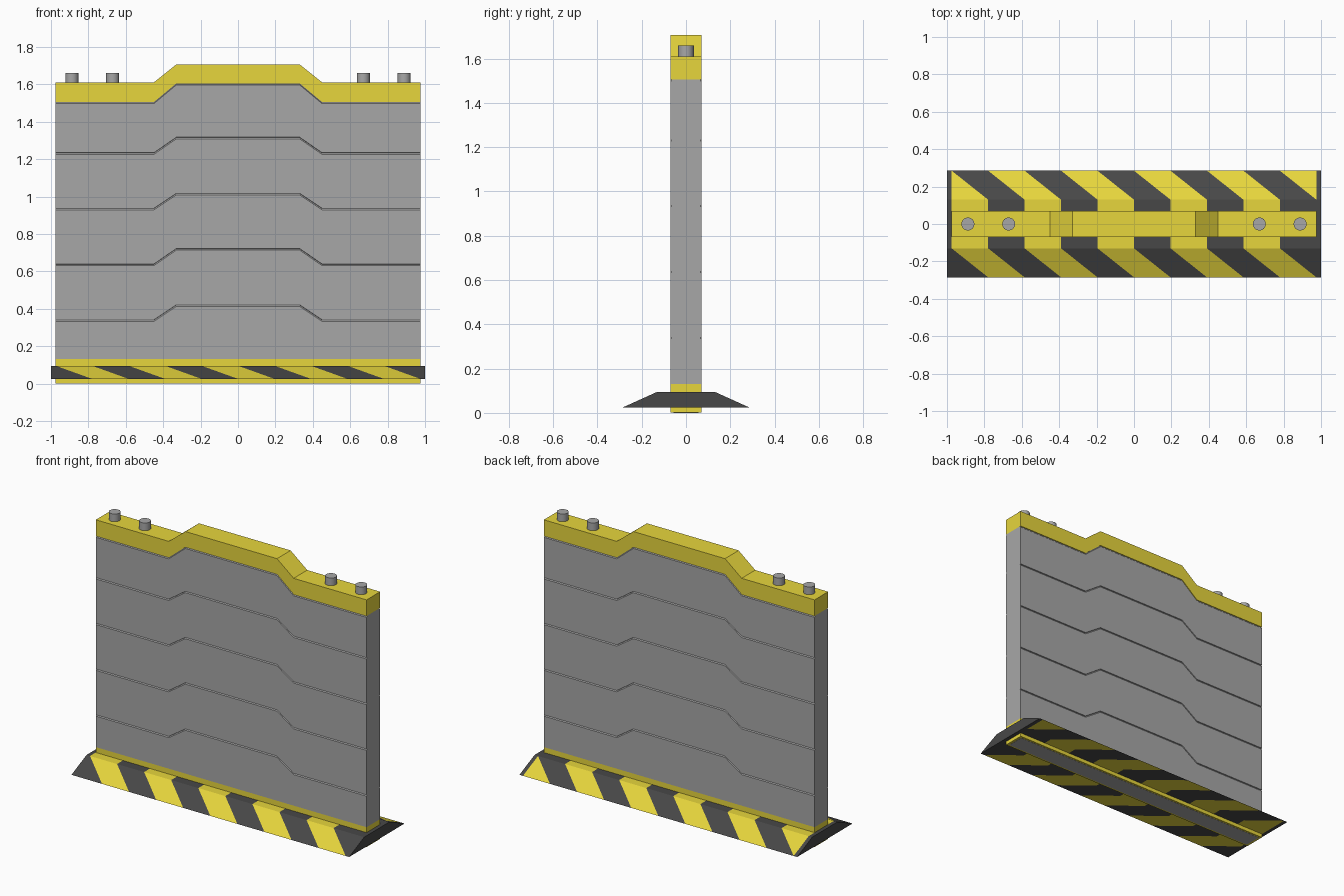
import bpy, bmesh

if "Cube" in bpy.data.objects:
    bpy.data.objects.remove(bpy.data.objects["Cube"])

W, T, STEP = 0.975, 0.07, 0.195   # wall half width, half thickness, stripe width


def material(name, col):
    m = bpy.data.materials.new(name)
    m.diffuse_color = (*col, 1)
    m.use_nodes = True
    m.node_tree.nodes["Principled BSDF"].inputs["Base Color"].default_value = m.diffuse_color
    return m


yellow = material("yellow", (0.80, 0.67, 0.046))
dark = material("dark_stripe", (0.064, 0.064, 0.064))
grey = material("mid_grey", (0.39, 0.39, 0.39))


def finish(name, bm, *mats):
    bmesh.ops.remove_doubles(bm, verts=bm.verts, dist=1e-5)
    bmesh.ops.recalc_face_normals(bm, faces=bm.faces)
    me = bpy.data.meshes.new(name)
    bm.to_mesh(me)
    bm.free()
    for m in mats:
        me.materials.append(m)
    ob = bpy.data.objects.new(name, me)
    bpy.context.collection.objects.link(ob)
    return ob


def wall_sweep(name, half, *mats):
    """Sweep a mirrored (y, z, raise) section along x; the raise lifts the middle."""
    section = half + [(-y, z, r) for y, z, r in reversed(half)]
    bm = bmesh.new()
    rings = []
    for x, k in ((-W, 0), (-.45, 0), (-.33, 1), (.33, 1), (.45, 0), (W, 0)):
        rings.append([bm.verts.new((x, y, z + k * r)) for y, z, r in section])
    n = len(section)
    for a, b in zip(rings, rings[1:]):
        for i in range(n):
            j = (i + 1) % n
            bm.faces.new((a[i], a[j], b[j], b[i]))
    # end caps as horizontal strips
    for ring in (rings[0], rings[-1]):
        for i in range(len(half) - 1):
            bm.faces.new((ring[i], ring[i + 1], ring[n - 2 - i], ring[n - 1 - i]))
    return finish(name, bm, *mats)


# Grey wall with stepped grooves
half = [(T, 0.13, 0)]
for z, r in ((.337, .08), (.635, .083), (.933, .08), (1.23, .083)):
    half += [(T, z - .005, r), (T - .005, z + .002, r), (T, z + .004, r)]
half += [(T, 1.496, .1), (T - .005, 1.501, .1), (T - .005, 1.505, .1)]
wall_sweep("wall_body", half, grey)

# Yellow top rail and bottom band
wall_sweep("top_rail", [(T, 1.505, .1), (T, 1.61, .096)], yellow)
wall_sweep("bottom_band", [(T, 0.001, 0), (T, .13, 0)], yellow)

# Grey sole plate under the band
bpy.ops.mesh.primitive_cube_add(size=1, location=(0, 0, .005))
sole = bpy.context.object
sole.name = "sole_plate"
sole.scale = (2 * W - .03, 2 * T - .025, .01)
sole.data.materials.append(grey)

# Striped foot: section points (y, z, stripe offset in steps)
foot = [(-.285, .025, 1), (-.13, .095, 0), (.13, .095, 0),
        (.285, .025, -1), (.13, .025, 0), (-.13, .025, 0)]
bm = bmesh.new()


def clamp(x):
    return max(-W, min(W, x))


def strip(pts, mat):
    unique = []
    for p in pts:
        if p not in unique:
            unique.append(p)
    if len(unique) > 2:
        bm.faces.new([bm.verts.new(p) for p in unique]).material_index = mat


for (y0, z0, o0), (y1, z1, o1) in zip(foot, foot[1:] + foot[:1]):
    for k in range(-1, 11):
        x = -W + k * STEP
        a, b = [clamp(round(x + o0 * STEP + d, 4)) for d in (0, STEP)]
        c, d = [clamp(round(x + o1 * STEP + e, 4)) for e in (STEP, 0)]
        strip([(a, y0, z0), (b, y0, z0), (c, y1, z1), (d, y1, z1)], k % 2)
    # plain dark border at both ends
    for s in (-1, 1):
        strip([(s * W, y0, z0), (s, y0, z0), (s, y1, z1), (s * W, y1, z1)], 1)
for s in (-1, 1):
    strip([(s, y, z) for y, z, o in foot], 1)
finish("striped_foot", bm, yellow, dark)

# Bolts on the top rail
for i, x in enumerate((-.888, -.67, .67, .888)):
    bpy.ops.mesh.primitive_cylinder_add(vertices=16, radius=.035, depth=.07,
                                        location=(x, 0, 1.625))
    bolt = bpy.context.object
    bolt.name = f"top_bolt_{i + 1}"
    bolt.data.materials.append(grey)
    bpy.ops.object.shade_smooth_by_angle()
